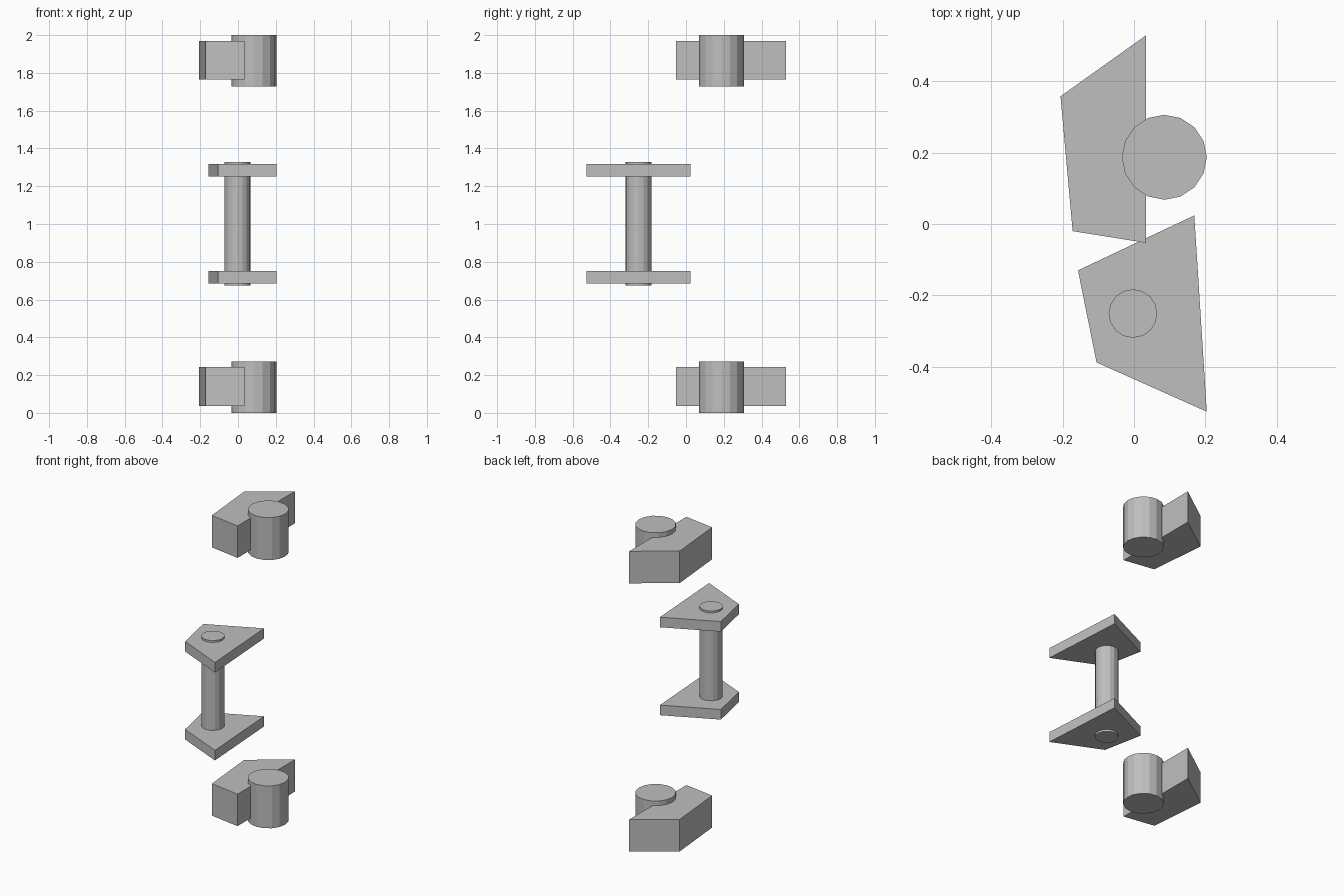
import bpy, bmesh, math

if "Cube" in bpy.data.objects:
    bpy.data.objects.remove(bpy.data.objects["Cube"])

grey = bpy.data.materials.new("plain grey")
grey.diffuse_color = (0.52, 0.52, 0.52, 1)
grey.use_nodes = True
grey.node_tree.nodes["Principled BSDF"].inputs["Base Color"].default_value = grey.diffuse_color


def prism(name, outline, z0, z1):
    """Extrude a flat outline from z0 up to z1."""
    bm = bmesh.new()
    face = bm.faces.new([bm.verts.new((x, y, z0)) for x, y in outline])
    ext = bmesh.ops.extrude_face_region(bm, geom=[face])
    verts = [g for g in ext["geom"] if isinstance(g, bmesh.types.BMVert)]
    bmesh.ops.translate(bm, verts=verts, vec=(0, 0, z1 - z0))
    bmesh.ops.recalc_face_normals(bm, faces=bm.faces)
    mesh = bpy.data.meshes.new(name)
    bm.to_mesh(mesh)
    bm.free()
    mesh.materials.append(grey)
    obj = bpy.data.objects.new(name, mesh)
    bpy.context.collection.objects.link(obj)


def circle(cx, cy, r, n=16):
    return [(cx + r * math.cos(2 * math.pi * i / n),
             cy + r * math.sin(2 * math.pi * i / n)) for i in range(n)]


block = [(-0.206, 0.358), (-0.172, -0.02), (0.034, -0.053), (0.034, 0.529)]
plate = [(-0.157, -0.13), (-0.105, -0.388), (0.204, -0.526), (0.169, 0.024)]

# Two thick hinge blocks with their barrels, bottom and top
for label, z in (("lower", 0), ("upper", 1.727)):
    prism(label + "_hinge_block", block, z + 0.037, z + 0.243)
    prism(label + "_hinge_barrel", circle(0.085, 0.187, 0.119), z, z + 0.273)

# Two thin plates joined by a round pin
for label, z in (("lower", 0.686), ("upper", 1.252)):
    prism(label + "_plate", plate, z, z + 0.065)
prism("handle_pin", circle(-0.003, -0.251, 0.068), 0.674, 1.329)
